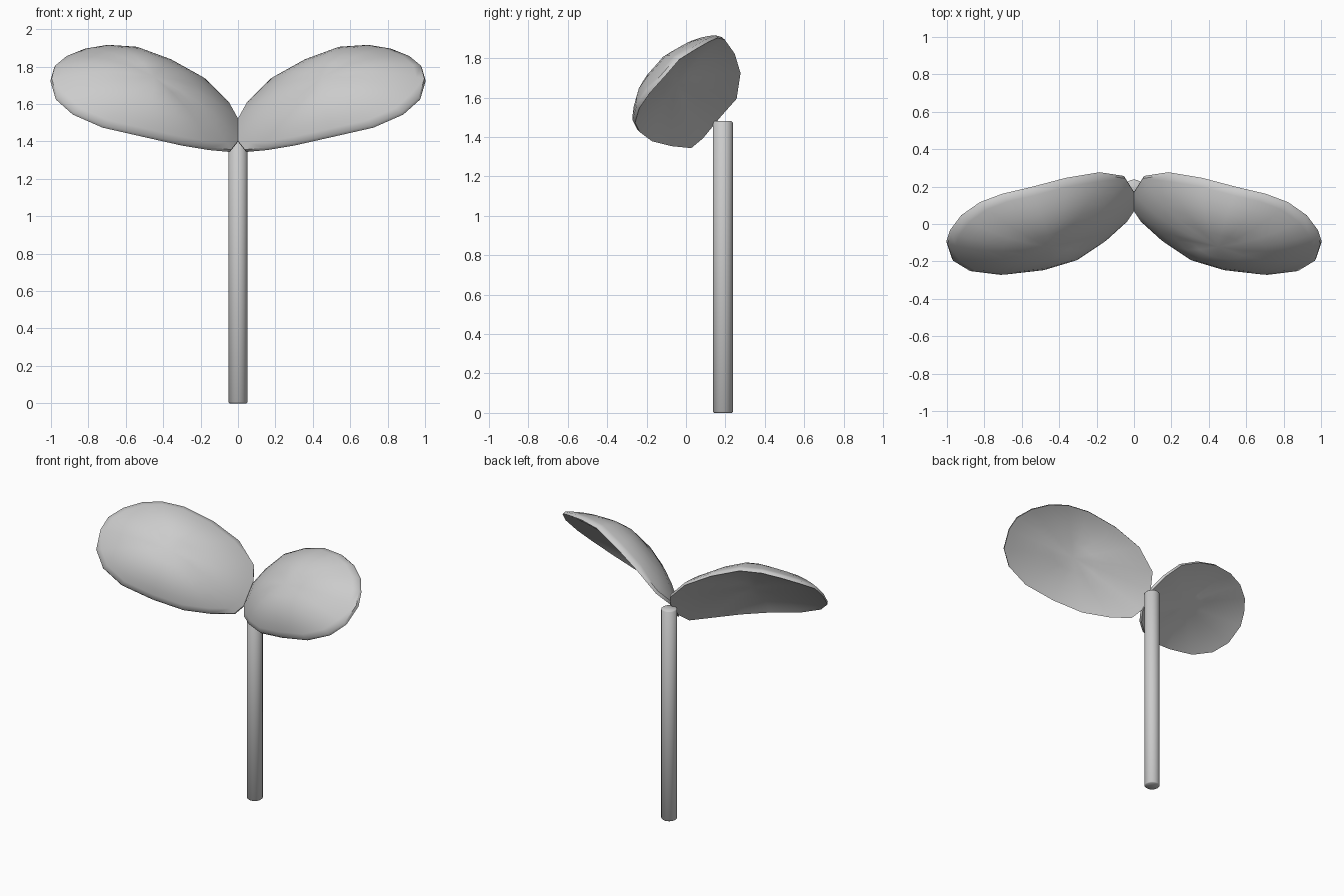
import bpy
import bmesh
import math
from mathutils import Vector

if "Cube" in bpy.data.objects:
    bpy.data.objects.remove(bpy.data.objects["Cube"], do_unlink=True)

# One plain material for the whole sprout
gray = bpy.data.materials.new("light gray")
gray.use_nodes = True
gray.diffuse_color = (0.6, 0.6, 0.6, 1)
gray.node_tree.nodes["Principled BSDF"].inputs["Base Color"].default_value = (0.6, 0.6, 0.6, 1)


def add_object(name, bm, angle):
    bmesh.ops.recalc_face_normals(bm, faces=bm.faces[:])
    mesh = bpy.data.meshes.new(name)
    bm.to_mesh(mesh)
    bm.free()
    mesh.materials.append(gray)
    obj = bpy.data.objects.new(name, mesh)
    bpy.context.collection.objects.link(obj)
    bpy.ops.object.select_all(action="DESELECT")
    obj.select_set(True)
    bpy.context.view_layer.objects.active = obj
    bpy.ops.object.shade_smooth_by_angle(angle=math.radians(angle))
    return obj


# Leaf outline: along the raised back edge to the tip, then back along the front edge
RIM = [Vector(p) for p in (
    (0, .17, 1.51), (.05, .25, 1.6), (.18, .27, 1.73), (.36, .24, 1.83), (.55, .19, 1.9),
    (.7, .155, 1.91), (.82, .11, 1.89), (.92, .04, 1.85), (.98, -.04, 1.8), (1, -.1, 1.73),
    (.97, -.19, 1.63), (.88, -.245, 1.55), (.72, -.265, 1.48), (.5, -.24, 1.43),
    (.3, -.18, 1.385), (.15, -.08, 1.36), (.04, .02, 1.35), (0, .08, 1.4))]
CENTER = Vector((.51, -.01, 1.64))
NORMAL = Vector((-.36, -.67, .63)).normalized()
RINGS = (1, .93, .82, .68, .5, .28)


def leaf(name, side):
    bm = bmesh.new()
    count = len(RIM)

    def vert(p):
        return bm.verts.new((p.x * side, p.y, p.z))

    def shell(bulge, offset):
        # Concentric rings that swell away from the outline
        rings = []
        for r in RINGS:
            lift = NORMAL * (bulge * (1 - r ** 2.4) + offset)
            rings.append([vert(CENTER.lerp(p, r) + lift) for p in RIM])
        middle = vert(CENTER + NORMAL * (bulge + offset))
        for outer, inner in zip(rings, rings[1:]):
            bridge(outer, inner)
        for i in range(count):
            bm.faces.new((rings[-1][i], rings[-1][(i + 1) % count], middle))
        return rings[0]

    def bridge(a, b):
        for i in range(count):
            j = (i + 1) % count
            bm.faces.new((a[i], a[j], b[j], b[i]))

    # Domed upper skin, slightly hollow underside, thin edge between them
    bridge(shell(.155, .01), shell(.06, -.01))
    return add_object(name, bm, 50)


leaf("left_leaf", 1)
leaf("right_leaf", -1)

# Round upright stem with softened ends
STEM_HEIGHT = 1.48
bm = bmesh.new()
bmesh.ops.create_cone(bm, cap_ends=True, segments=20, radius1=.051, radius2=.051, depth=STEM_HEIGHT)
bmesh.ops.translate(bm, verts=bm.verts[:], vec=(0, .187, STEM_HEIGHT / 2))
ends = [e for e in bm.edges if abs(e.verts[0].co.z - e.verts[1].co.z) < .01]
bmesh.ops.bevel(bm, geom=ends, offset=.006, segments=1, affect="EDGES")
add_object("stem", bm, 50)
